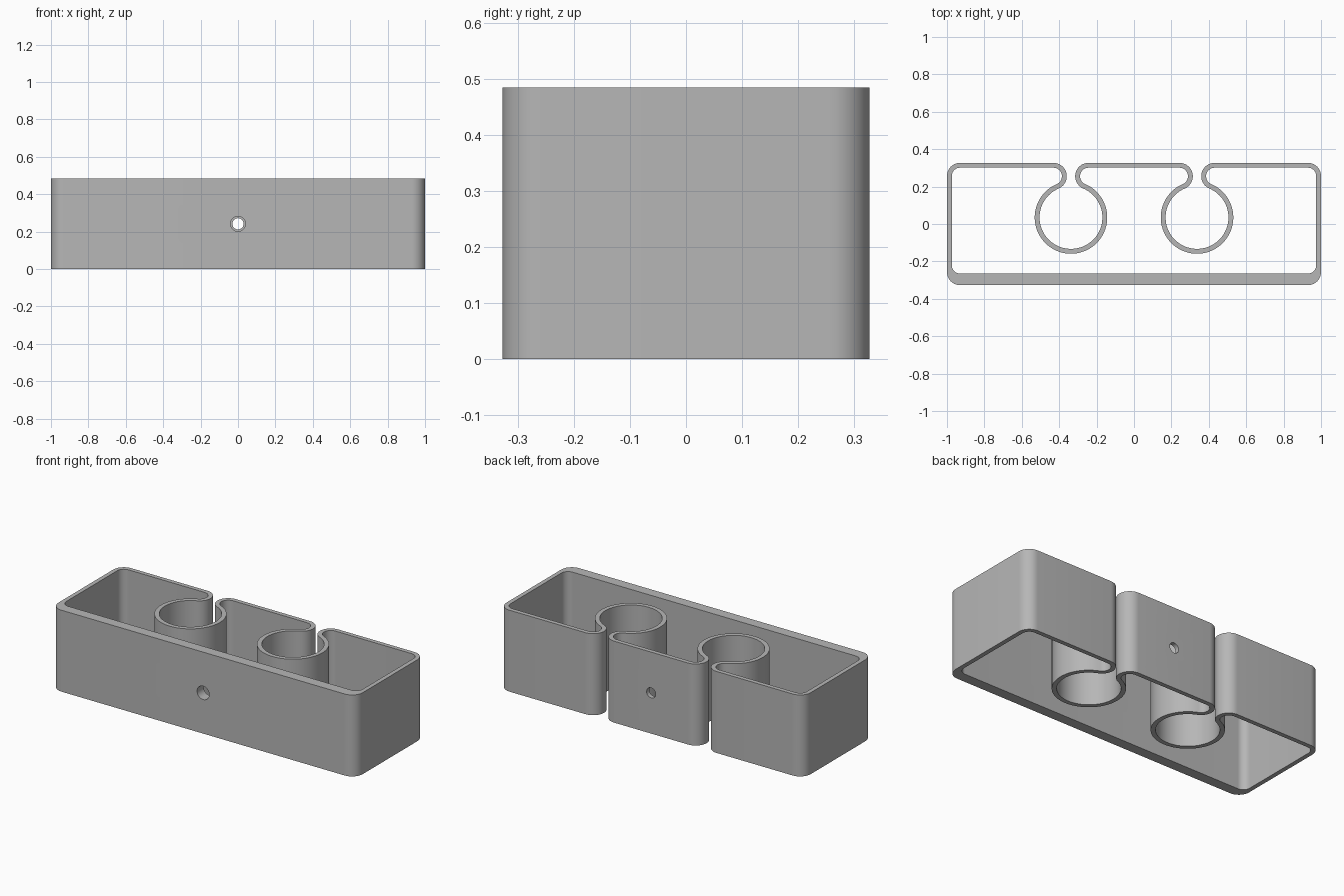
import bpy, bmesh
from math import sin, cos, pi, atan2, hypot, sqrt
from mathutils import Matrix

cube = bpy.data.objects.get("Cube")
if cube:
    bpy.data.objects.remove(cube, do_unlink=True)

HALF_X, HALF_Y, HEIGHT = 1.0, 0.327, 0.484
WALL, FRONT_WALL = 0.026, 0.062
CORNER = 0.07
SLOT_X, SLOT_Y, BORE = 0.337, 0.035, 0.168
HALF_GAP = 0.0225

# Lip radius that is tangent to the back wall, the gap and the bore
rise = HALF_Y - SLOT_Y
b = HALF_GAP - rise - BORE
c = HALF_GAP ** 2 + rise ** 2 - BORE ** 2
LIP = -b - sqrt(b * b - c)

grey = bpy.data.materials.new("plain grey")
grey.use_nodes = True
colour = (0.47, 0.47, 0.47, 1)
grey.diffuse_color = colour
grey.node_tree.nodes["Principled BSDF"].inputs["Base Color"].default_value = colour


def arc(x, y, r, start, end, steps):
    angles = [start + (end - start) * i / steps for i in range(steps + 1)]
    return [(x + r * cos(a), y + r * sin(a)) for a in angles]


def slot(x, inset):
    """Open clip: lip, round bore, lip."""
    dx, dy = HALF_GAP + LIP, rise - LIP
    tilt = atan2(dy, dx)
    y = SLOT_Y + dy
    return (arc(x + dx, y, LIP - inset, pi / 2, pi + tilt, 20)
            + arc(x, SLOT_Y, BORE + inset, tilt, -pi - tilt, 72)[1:-1]
            + arc(x - dx, y, LIP - inset, -tilt, pi / 2, 20))


def outline(inset, front_inset):
    r = CORNER - inset
    x = HALF_X - CORNER
    back = HALF_Y - CORNER
    front = -HALF_Y + front_inset + r
    return (arc(-x, front, r, pi, 1.5 * pi, 12)
            + arc(x, front, r, -pi / 2, 0, 12)
            + arc(x, back, r, 0, pi / 2, 12)
            + slot(SLOT_X, inset) + slot(-SLOT_X, inset)
            + arc(-x, back, r, pi / 2, pi, 12))


def make_object(name, bm):
    bmesh.ops.recalc_face_normals(bm, faces=bm.faces)
    mesh = bpy.data.meshes.new(name)
    bm.to_mesh(mesh)
    bm.free()
    mesh.materials.append(grey)
    obj = bpy.data.objects.new(name, mesh)
    bpy.context.collection.objects.link(obj)
    return obj


# Holder body: one continuous wall between two matching outlines
bm = bmesh.new()
outer, inner = outline(0, 0), outline(WALL, FRONT_WALL)
rings = [[bm.verts.new((x, y, z)) for x, y in loop]
         for loop, z in ((outer, 0), (outer, HEIGHT), (inner, HEIGHT), (inner, 0))]
count = len(outer)
for k in range(4):
    low, high = rings[k], rings[(k + 1) % 4]
    for i in range(count):
        j = (i + 1) % count
        bm.faces.new((low[i], low[j], high[j], high[i]))
holder = make_object("holder_body", bm)

# Screw hole in the front wall and a smaller one in the back wall
cutters = []
for name, y, radius in (("front_hole", -0.3, 0.04), ("back_hole", 0.32, 0.03)):
    bm = bmesh.new()
    place = Matrix.Translation((0, y, HEIGHT / 2)) @ Matrix.Rotation(pi / 2, 4, "X")
    bmesh.ops.create_cone(bm, cap_ends=True, segments=32, radius1=radius,
                          radius2=radius, depth=0.2, matrix=place)
    cutter = make_object(name, bm)
    cutter.hide_render = True
    cut = holder.modifiers.new(name, "BOOLEAN")
    cut.operation = "DIFFERENCE"
    cut.solver = "EXACT"
    cut.object = cutter
    cutters.append(cutter)

# Apply the cuts and discard the helpers
bpy.context.view_layer.update()
evaluated = holder.evaluated_get(bpy.context.evaluated_depsgraph_get())
finished = bpy.data.meshes.new_from_object(evaluated)
holder.modifiers.clear()
holder.data = finished
for cutter in cutters:
    bpy.data.objects.remove(cutter, do_unlink=True)

bpy.ops.object.select_all(action="DESELECT")
holder.select_set(True)
bpy.context.view_layer.objects.active = holder
bpy.ops.object.shade_smooth_by_angle()
